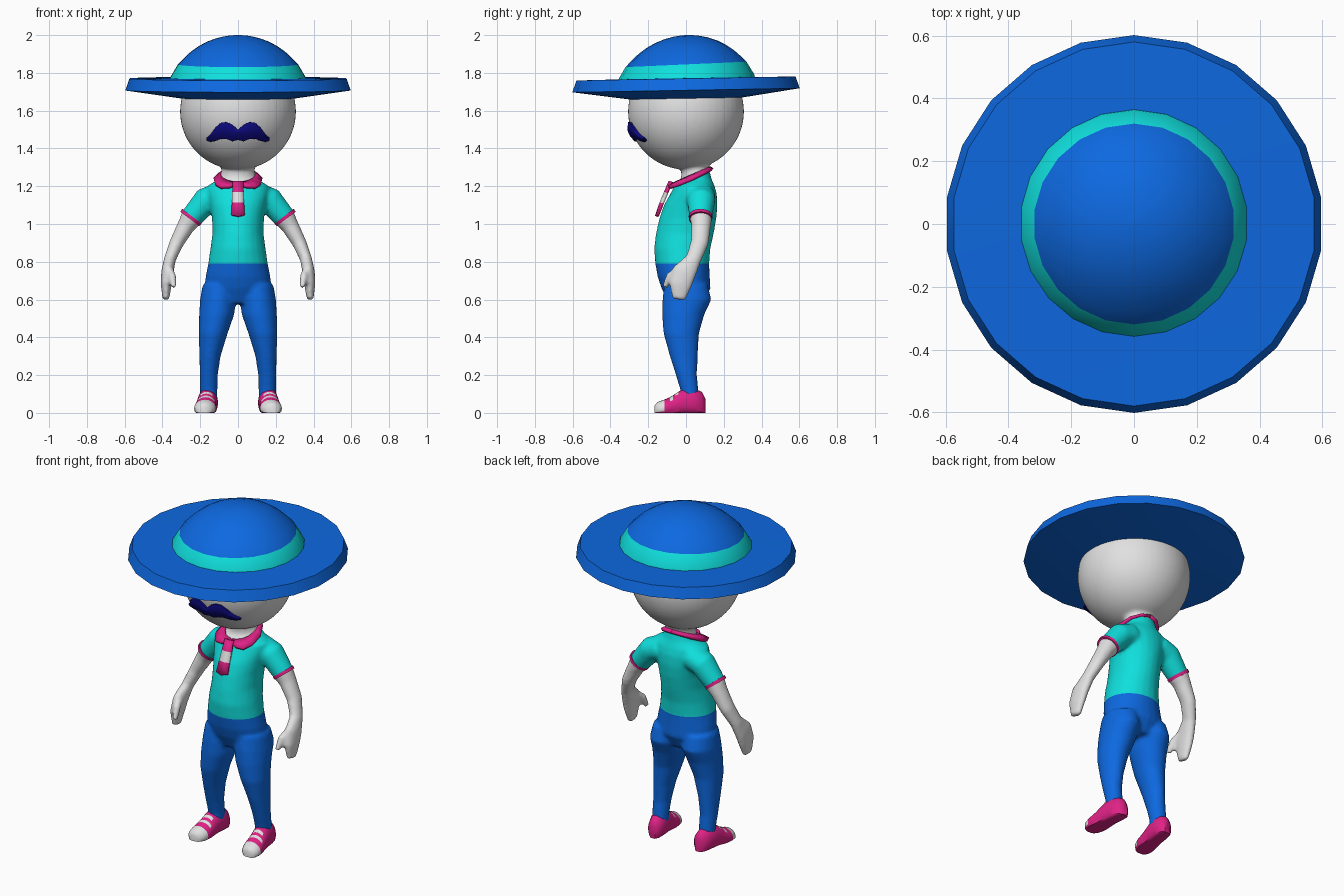
import bpy, bmesh, math
from mathutils import Vector

if "Cube" in bpy.data.objects:
    bpy.data.objects.remove(bpy.data.objects["Cube"])


def material(name, r, g, b):
    m = bpy.data.materials.new(name)
    m.diffuse_color = (r, g, b, 1)
    m.use_nodes = True
    m.node_tree.nodes["Principled BSDF"].inputs["Base Color"].default_value = m.diffuse_color
    return m


BLUE = material("blue cloth", 0.004, 0.14, 0.75)
TEAL = material("teal cloth", 0.005, 0.74, 0.72)
PINK = material("pink trim", 0.74, 0.016, 0.24)
WHITE = material("off white", 0.75, 0.75, 0.75)
NAVY = material("navy hair", 0.004, 0.003, 0.22)


def loft(bm, sections, n=24, axis=None):
    """Closed tube through (x, y, z, ru, rv) ellipses, along the path or a fixed axis."""
    pts = [Vector(s[:3]) for s in sections]
    rings = []
    for i, s in enumerate(sections):
        t = Vector(axis) if axis else (pts[min(i + 1, len(pts) - 1)] - pts[max(i - 1, 0)]).normalized()
        u = Vector((1, 0, 0)) if abs(t.y) > 0.9 else Vector((0, 1, 0)).cross(t).normalized()
        v = t.cross(u)
        ring = []
        for k in range(n):
            a = math.pi / 2 + 2 * math.pi * k / n
            ring.append(bm.verts.new(pts[i] + u * s[3] * math.cos(a) + v * s[4] * math.sin(a)))
        rings.append(ring)
    for a, b in zip(rings, rings[1:]):
        for k in range(n):
            bm.faces.new((a[k], a[(k + 1) % n], b[(k + 1) % n], b[k]))
    bm.faces.new(rings[0][::-1])
    bm.faces.new(rings[-1])


def grid(bm, rows):
    """Open sheet through rows of points."""
    vs = [[bm.verts.new(p) for p in row] for row in rows]
    for a, b in zip(vs, vs[1:]):
        for k in range(len(a) - 1):
            bm.faces.new((a[k], a[k + 1], b[k + 1], b[k]))


def finish(bm, name, mats, rule=None, angle=40, thick=0):
    bmesh.ops.recalc_face_normals(bm, faces=bm.faces[:])
    bm.normal_update()
    if rule:
        for f in bm.faces:
            f.material_index = rule(f.calc_center_median(), f.normal)
    me = bpy.data.meshes.new(name)
    bm.to_mesh(me)
    bm.free()
    ob = bpy.data.objects.new(name, me)
    bpy.context.collection.objects.link(ob)
    for m in mats:
        me.materials.append(m)
    if thick:
        mod = ob.modifiers.new("thickness", "SOLIDIFY")
        mod.thickness, mod.offset = thick, 0
    bpy.ops.object.select_all(action="DESELECT")
    ob.select_set(True)
    bpy.context.view_layer.objects.active = ob
    bpy.ops.object.shade_smooth_by_angle(angle=math.radians(angle))
    return ob


def flip(s, sections):
    return [(s * p[0],) + tuple(p[1:]) for p in sections]


# Body volumes: torso and neck, head, legs, arms, thumbs
UP = (0, 0, 1)
torso = [(0.0, .58, .12, .09), (0.0, .66, .175, .13), (-.012, .72, .172, .138), (-.02, .79, .158, .143),
         (-.02, .87, .146, .149), (-.006, .95, .135, .153), (.01, 1.03, .138, .151), (.025, 1.10, .15, .142),
         (.04, 1.16, .165, .123), (.045, 1.20, .165, .107), (.055, 1.24, .10, .08), (.05, 1.28, .088, .075),
         (.03, 1.38, .09, .08)]
leg = [(.095, 0, .68, .092, .115), (.105, .005, .60, .096, .13), (.113, -.015, .52, .093, .112),
       (.132, -.025, .42, .077, .094), (.148, -.012, .30, .056, .074), (.155, .002, .20, .048, .056),
       (.155, .018, .12, .046, .048), (.155, .02, .06, .044, .048)]
arm = [(.10, .075, 1.15, .07, .08), (.17, .08, 1.125, .07, .075), (.245, .078, 1.035, .06, .06),
       (.275, .08, .99, .047, .052), (.325, .072, .90, .038, .048), (.36, .04, .815, .032, .042),
       (.374, -.01, .745, .033, .066), (.38, -.03, .68, .029, .062), (.382, -.037, .60, .018, .036)]
thumb = [(.37, -.01, .78, .02, .02), (.348, -.085, .725, .021, .023), (.341, -.112, .665, .016, .017)]

bm = bmesh.new()
loft(bm, [(0, y, z, rx, ry) for y, z, rx, ry in torso], axis=UP)
head = bmesh.ops.create_uvsphere(bm, u_segments=48, v_segments=32, radius=.307)["verts"]
bmesh.ops.translate(bm, verts=head, vec=(0, 0, 1.595))
for s in (1, -1):
    loft(bm, flip(s, leg), axis=UP)
    loft(bm, flip(s, arm))
    loft(bm, flip(s, thumb), 12)
raw = finish(bm, "body_volumes", [WHITE])
mod = raw.modifiers.new("fuse", "REMESH")
mod.mode, mod.voxel_size = "VOXEL", .01
mod = raw.modifiers.new("soften", "SMOOTH")
mod.factor, mod.iterations = .5, 8
fused = bpy.data.meshes.new_from_object(raw.evaluated_get(bpy.context.evaluated_depsgraph_get()))
bpy.data.objects.remove(raw)

# Cut the fused body along the waist, collar and sleeve lines, then colour it
CUFF = Vector((.25, .077, 1.034))
CUFF_N = Vector((.61, 0, -.79))
bm = bmesh.new()
bm.from_mesh(fused)
cuts = [((0, 0, .79), UP), ((0, 0, 1.228), (0, -.45, 1))]
cuts += [((s * CUFF.x, CUFF.y, CUFF.z), (s * CUFF_N.x, 0, CUFF_N.z)) for s in (1, -1)]
for co, no in cuts:
    bmesh.ops.bisect_plane(bm, geom=bm.verts[:] + bm.edges[:] + bm.faces[:], plane_co=co,
                           plane_no=Vector(no).normalized())


def body_colour(c, n):
    ax = abs(c.x)
    if c.z > 1.228 + .45 * c.y:
        return 0
    if ax > .25 or (ax > .19 and c.z > .8):
        return 0 if (Vector((ax, c.y, c.z)) - CUFF).dot(CUFF_N) > 0 else 1
    return 1 if c.z > .79 else 2


finish(bm, "body", [WHITE, TEAL, BLUE], body_colour, 80)

for s, side in ((1, "left"), (-1, "right")):
    # Sleeve trim
    bm = bmesh.new()
    a, b = CUFF - CUFF_N * .009, CUFF + CUFF_N * .009
    loft(bm, flip(s, [(*a, .064, .063), (*b, .063, .062)]))
    finish(bm, side + "_cuff", [PINK])

    # Shoe with toe cap and laces: (y, half width, top)
    bm = bmesh.new()
    shape = [(.103, .018, .075), (.085, .04, .11), (.04, .052, .132), (-.015, .052, .128), (-.04, .053, .112),
             (-.055, .054, .102), (-.07, .055, .092), (-.085, .057, .083), (-.115, .058, .07),
             (-.145, .05, .06), (-.16, .034, .048), (-.167, .018, .035)]
    loft(bm, flip(s, [(.162 - .11 * y, y, t / 2 - .012, w, t / 2 + .012) for y, w, t in shape]), 20, (0, -1, 0))
    for v in bm.verts:
        v.co.z = max(v.co.z, 0)

    def shoe_colour(c, n):
        lace = -.055 < c.y < -.04 or -.085 < c.y < -.07
        return int(n.z > -.5 and (c.y < -.115 or (lace and n.z > .65)))

    finish(bm, side + "_shoe", [PINK, WHITE], shoe_colour)

    # Collar half, wider towards the front point
    bm = bmesh.new()
    rows = []
    for deg, w in ((3, .025), (20, .055), (38, .075), (60, .062), (90, .045), (120, .03), (150, .022), (180, .02)):
        th = math.radians(deg)
        row = []
        for k in (0, 1):
            r = .09 + .8 * w * k
            y = .035 - r * math.cos(th)
            row.append((s * r * math.sin(th), y, 1.258 - .04 * math.cos(th) - .45 * w * k))
        rows.append(row)
    grid(bm, rows)
    finish(bm, side + "_collar", [PINK], thick=.016)

# Tie with a pale stripe
bm = bmesh.new()
grid(bm, [[(-w, y, z), (0, y - .006, z - d), (w, y, z)] for w, y, z, d in
          ((.026, -.078, 1.225, 0), (.029, -.103, 1.165, 0), (.031, -.126, 1.11, 0), (.035, -.15, 1.048, .008))])
finish(bm, "tie", [PINK, WHITE], lambda c, n: int(1.11 < c.z < 1.165), thick=.018)

# Moustache bulging from the face: (x, top, bottom)
half = [(0, 1.50, 1.445), (.03, 1.528, 1.436), (.06, 1.541, 1.448), (.09, 1.538, 1.45), (.12, 1.512, 1.438),
        (.145, 1.475, 1.434), (.168, 1.455, 1.442)]
bm = bmesh.new()
rows = []
for x, top, low in [(-x, t, b) for x, t, b in half[:0:-1]] + half:
    row = []
    for k, bulge in enumerate((-.03, .012, .022, .02, .012, -.03)):
        z = top + (low - top) * (0, .02, .3, .7, .98, 1)[k]
        row.append((x, -math.sqrt(.305 ** 2 - x * x - (z - 1.595) ** 2) - bulge, z))
    rows.append(row)
grid(bm, rows)
bmesh.ops.holes_fill(bm, edges=bm.edges[:])
finish(bm, "moustache", [NAVY])

# Hat: 22-sided brim, and a crown with a band, both tipped slightly
bm = bmesh.new()
loft(bm, [(0, 0, z, r, r) for r, z in ((.28, 1.662), (.602, 1.708), (.58, 1.77), (.35, 1.772))], 22, UP)
for v in bm.verts:
    v.co.z += .018 * v.co.y
finish(bm, "hat_brim", [BLUE], angle=30)

bm = bmesh.new()
crown = [(.366, 1.755), (.362, 1.775), (.32, 1.845)]
crown += [(.4 * math.sin(a), 1.6 + .4 * math.cos(a)) for a in (.8, .68, .55, .42, .29, .16, .05, .005)]
loft(bm, [(0, 0, z, r, r) for r, z in crown], 22, UP)
for v in bm.verts:
    v.co.z += .045 * v.co.y
finish(bm, "hat_crown", [BLUE, TEAL], lambda c, n: int(c.z - .045 * c.y < 1.845))
